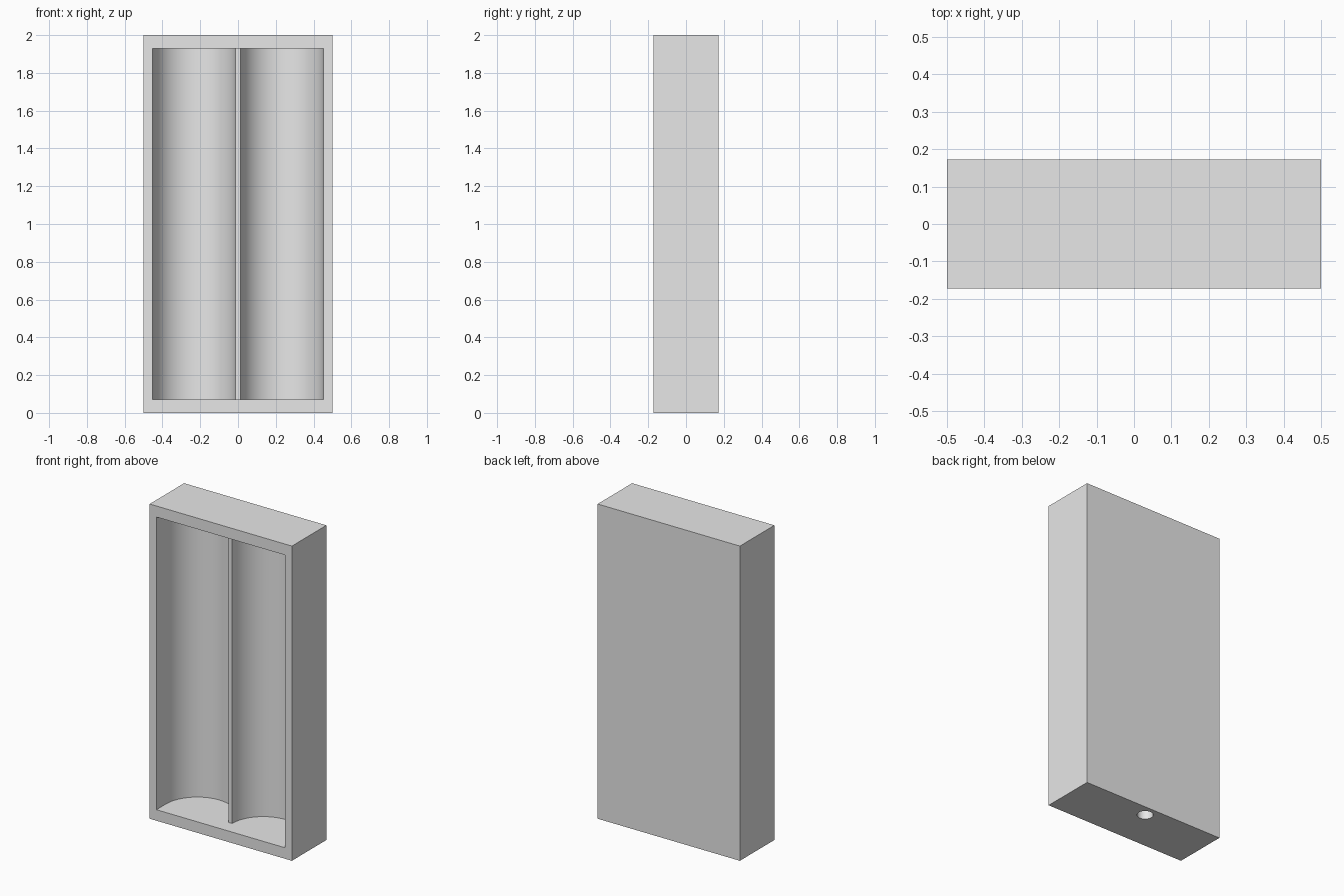
import bpy, bmesh
from math import pi, cos, sin, radians

cube = bpy.data.objects.get("Cube")
if cube:
    bpy.data.objects.remove(cube, do_unlink=True)

W, D, H = 0.5, 0.173, 2.0          # half width, half depth, height
RIM, RADIUS = 0.07, 0.22           # end wall thickness, trough radius
TROUGH_X, TROUGH_Y = 0.232, -0.077  # trough axis

grey = bpy.data.materials.new("light grey")
grey.use_nodes = True
grey.diffuse_color = (0.8, 0.8, 0.8, 1)
grey.node_tree.nodes["Principled BSDF"].inputs["Base Color"].default_value = (0.8, 0.8, 0.8, 1)


def arc(cx, cy, r, start, end, steps):
    angles = [start + (end - start) * i / steps for i in range(steps + 1)]
    return [(cx + r * cos(a), cy + r * sin(a)) for a in angles]


def prism(name, profile, z0, z1):
    """Extrude a plan profile from z0 up to z1."""
    bm = bmesh.new()
    face = bm.faces.new([bm.verts.new((x, y, z0)) for x, y in profile])
    top = bmesh.ops.extrude_face_region(bm, geom=[face])["geom"]
    verts = [v for v in top if isinstance(v, bmesh.types.BMVert)]
    bmesh.ops.translate(bm, verts=verts, vec=(0, 0, z1 - z0))
    bmesh.ops.recalc_face_normals(bm, faces=bm.faces)
    mesh = bpy.data.meshes.new(name)
    bm.to_mesh(mesh)
    bm.free()
    mesh.materials.append(grey)
    obj = bpy.data.objects.new(name, mesh)
    bpy.context.collection.objects.link(obj)
    return obj


def cut(obj, cutter):
    cutter.hide_render = True
    mod = obj.modifiers.new("cut", 'BOOLEAN')
    mod.operation = 'DIFFERENCE'
    mod.solver = 'EXACT'
    mod.object = cutter
    bpy.context.view_layer.objects.active = obj
    bpy.ops.object.modifier_apply(modifier=mod.name)
    bpy.data.objects.remove(cutter, do_unlink=True)


# Solid case
case = prism("case", [(-W, -D), (W, -D), (W, D), (-W, D)], 0, H)

# Twin round-backed troughs, leaving a low divider between them
side = TROUGH_X + RADIUS
profile = [(side, -0.3)]
for sign in (1, -1):
    profile += arc(sign * TROUGH_X, TROUGH_Y, RADIUS, 0, pi, 40)
profile.append((-side, -0.3))
cut(case, prism("trough_cutter", profile, RIM, H - RIM))

# Blind hole in the underside, behind the divider
hole = arc(0, 0.1, 0.047, 0, 2 * pi, 32)[:-1]
cut(case, prism("hole_cutter", hole, -0.1, 0.4))

# Smooth troughs and hole, sharp case edges
bpy.ops.object.select_all(action='DESELECT')
case.select_set(True)
bpy.context.view_layer.objects.active = case
bpy.ops.object.shade_smooth_by_angle(angle=radians(30))
